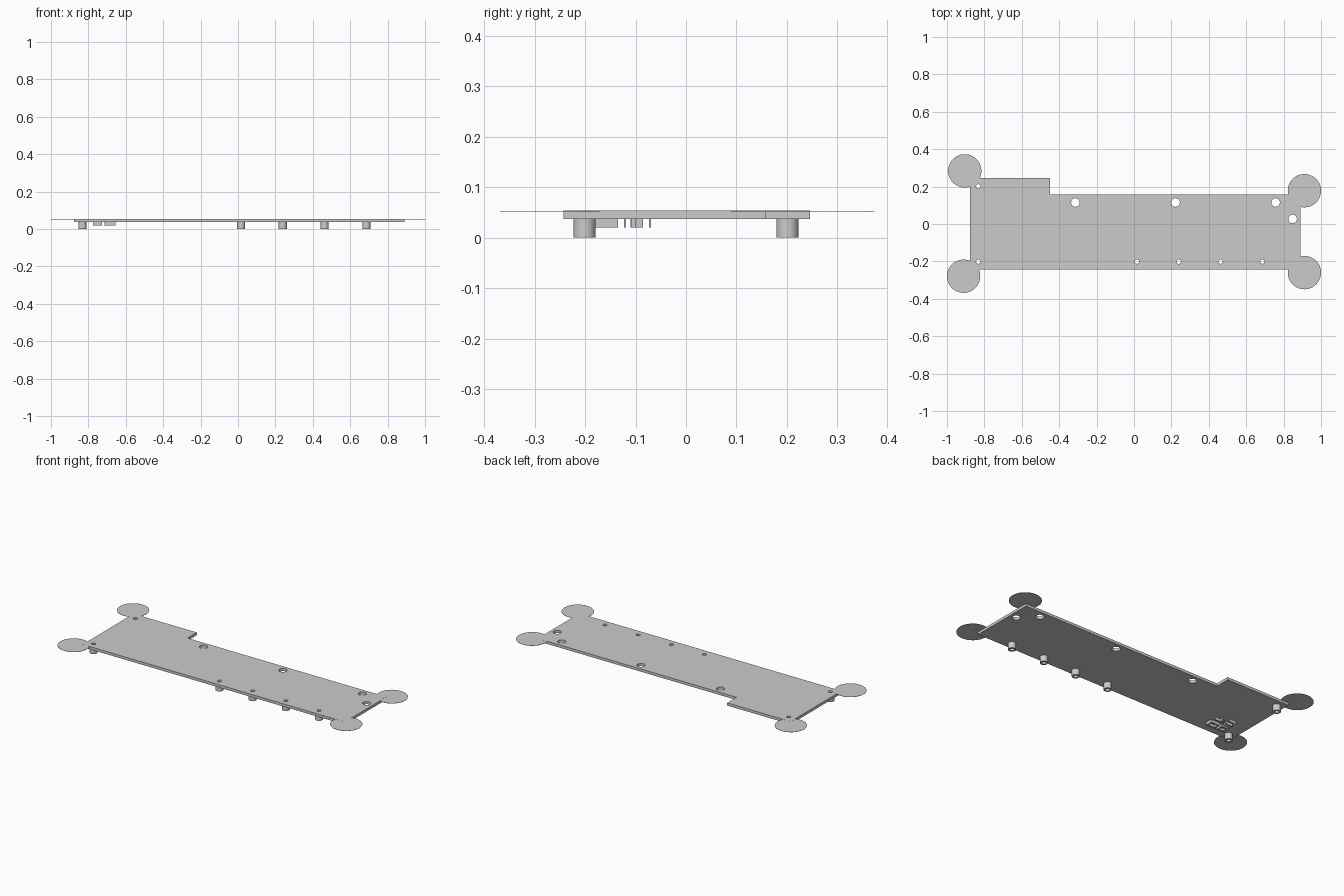
import bpy
import bmesh
from math import cos, sin, pi

cube = bpy.data.objects.get("Cube")
if cube:
    bpy.data.objects.remove(cube, do_unlink=True)

grey = bpy.data.materials.new("light_grey")
grey.use_nodes = True
grey.diffuse_color = (0.6, 0.6, 0.6, 1)
grey.node_tree.nodes["Principled BSDF"].inputs["Base Color"].default_value = (0.6, 0.6, 0.6, 1)


def circle(x, y, r, n=32):
    return [(x + r * cos(2 * pi * i / n), y + r * sin(2 * pi * i / n)) for i in range(n)]


def bar(x0, y0, x1, y1):
    return [(x0, y0), (x1, y0), (x1, y1), (x0, y1)]


def slab(name, loops, z0, z1):
    """Extrude outlines between two heights; inner loops become holes."""
    curve = bpy.data.curves.new(name, "CURVE")
    curve.dimensions = "2D"
    curve.fill_mode = "BOTH"
    curve.extrude = (z1 - z0) / 2
    for loop in loops:
        spline = curve.splines.new("POLY")
        spline.points.add(len(loop) - 1)
        for point, (x, y) in zip(spline.points, loop):
            point.co = (x, y, 0, 1)
        spline.use_cyclic_u = True
    obj = bpy.data.objects.new(name, curve)
    obj.location.z = (z0 + z1) / 2
    bpy.context.collection.objects.link(obj)
    bpy.ops.object.select_all(action="DESELECT")
    obj.select_set(True)
    bpy.context.view_layer.objects.active = obj
    bpy.ops.object.convert(target="MESH")
    obj = bpy.context.object
    bm = bmesh.new()
    bm.from_mesh(obj.data)
    bmesh.ops.remove_doubles(bm, verts=bm.verts, dist=0.00005)
    bmesh.ops.recalc_face_normals(bm, faces=bm.faces)
    bm.to_mesh(obj.data)
    bm.free()
    obj.data.materials.clear()
    obj.data.materials.append(grey)
    bpy.ops.object.shade_smooth_by_angle(angle=0.6)
    return obj


BOTTOM, TOP = 0.037, 0.0535
FRONT, BACK, STEP = -0.243, 0.246, 0.157
LEFT, RIGHT, NOTCH = 0.889, -0.876, -0.45

# Screw and standoff positions
posts = [(-0.832, 0.201), (-0.832, -0.201)]
posts += [(0.016 + 0.2235 * i, -0.201) for i in range(4)]
screws = [(-0.313 + 0.535 * i, 0.115) for i in range(3)] + [(0.848, 0.027)]

# Stepped plate with through holes
outline = [(RIGHT, FRONT), (LEFT, FRONT), (LEFT, STEP), (NOTCH, STEP), (NOTCH, BACK), (RIGHT, BACK)]
holes = [circle(x, y, 0.012, 24) for x, y in posts]
holes += [circle(x, y, 0.023) for x, y in screws]
slab("plate", [outline] + holes, BOTTOM, TOP)

# Hollow standoffs under the plate
for i, (x, y) in enumerate(posts):
    slab(f"standoff_{i + 1}", [circle(x, y, 0.022), circle(x, y, 0.012, 24)], 0, BOTTOM)

# Thin round corner pads
pads = {"back_right": (-0.905, 0.284), "front_right": (-0.911, -0.279),
        "back_left": (0.911, 0.178), "front_left": (0.911, -0.26)}
for corner, (x, y) in pads.items():
    slab(f"{corner}_pad", [circle(x, y, 0.089, 64)], TOP - 0.0015, TOP - 0.0003)

# Small raised ribs under the front right corner
for i, x in enumerate((-0.775, -0.715)):
    width = 0.048 + 0.012 * i
    slab(f"rib_ring_{i + 1}", [bar(x, -0.18, x + width, -0.135),
                               bar(x + 0.01, -0.17, x + width - 0.01, -0.145)], 0.02, BOTTOM)
    slab(f"rib_bar_{i + 1}", [bar(x, -0.108, x + width, -0.1)], 0.02, BOTTOM)
slab("rib_cross", [bar(-0.7, -0.11, -0.692, -0.085)], 0.02, BOTTOM)
slab("rib_front", [bar(-0.775, -0.123, -0.727, -0.119)], 0.02, BOTTOM)
slab("rib_back", [bar(-0.775, -0.073, -0.727, -0.069)], 0.02, BOTTOM)
